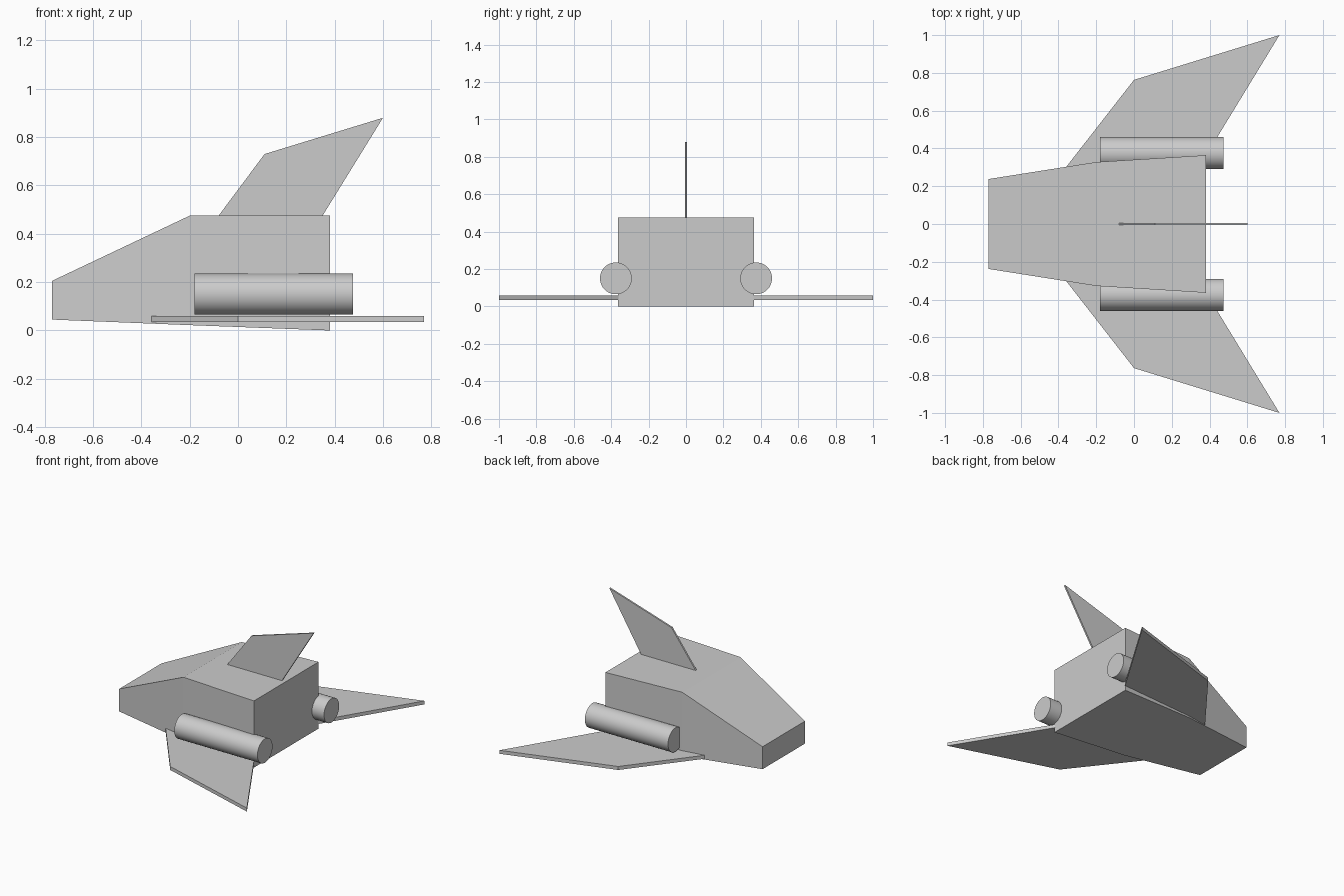
import bpy, bmesh, math
from mathutils import Vector

cube = bpy.data.objects.get("Cube")
if cube:
    bpy.data.objects.remove(cube, do_unlink=True)

grey = bpy.data.materials.new("light grey hull")
grey.use_nodes = True
colour = (0.6, 0.6, 0.6, 1)
grey.diffuse_color = colour
grey.node_tree.nodes["Principled BSDF"].inputs["Base Color"].default_value = colour


def finish(name, bm):
    bmesh.ops.recalc_face_normals(bm, faces=bm.faces)
    mesh = bpy.data.meshes.new(name)
    bm.to_mesh(mesh)
    bm.free()
    mesh.materials.append(grey)
    obj = bpy.data.objects.new(name, mesh)
    bpy.context.collection.objects.link(obj)
    return obj


def plate(name, outline, offset):
    """Flat panel: an outline extruded along the offset vector."""
    bm = bmesh.new()
    face = bm.faces.new([bm.verts.new(p) for p in outline])
    grown = bmesh.ops.extrude_face_region(bm, geom=[face])["geom"]
    verts = [v for v in grown if isinstance(v, bmesh.types.BMVert)]
    bmesh.ops.translate(bm, verts=verts, vec=Vector(offset))
    return finish(name, bm)


# Fuselage: rectangular sections lofted from the nose (-x) to the tail
sections = [  # x, half width, bottom, top
    (-0.77, 0.238, 0.045, 0.205),
    (-0.20, 0.328, 0.022, 0.475),
    (0.38, 0.364, 0.0, 0.475),
]
bm = bmesh.new()
rings = [[bm.verts.new(p) for p in ((x, -w, lo), (x, w, lo), (x, w, hi), (x, -w, hi))]
         for x, w, lo, hi in sections]
for a, b in zip(rings, rings[1:]):
    for i in range(4):
        j = (i + 1) % 4
        bm.faces.new((a[i], a[j], b[j], b[i]))
bm.faces.new(rings[0])
bm.faces.new(rings[-1])
finish("fuselage", bm)

# Swept wings and engine tubes on both sides
wing = [(-0.37, 0.288), (0.0, 0.763), (0.77, 1.0), (0.336, 0.288)]
engine_front, engine_back, engine_radius = -0.18, 0.475, 0.085
for side, label in ((-1, "front"), (1, "back")):
    plate(label + "_side_wing", [(x, side * y, 0.034) for x, y in wing], (0, 0, 0.025))
    bpy.ops.mesh.primitive_cylinder_add(
        vertices=48, radius=engine_radius, depth=engine_back - engine_front,
        location=((engine_front + engine_back) / 2, side * 0.375, 0.15),
        rotation=(0, math.pi / 2, 0))
    engine = bpy.context.object
    engine.name = label + "_side_engine"
    engine.data.materials.append(grey)
    bpy.ops.object.shade_smooth_by_angle(angle=math.radians(30))

# Swept tail fin standing on the roof
fin = [(-0.09, 0.462), (0.11, 0.73), (0.60, 0.88), (0.342, 0.462)]
plate("tail_fin", [(x, -0.006, z) for x, z in fin], (0, 0.012, 0))
